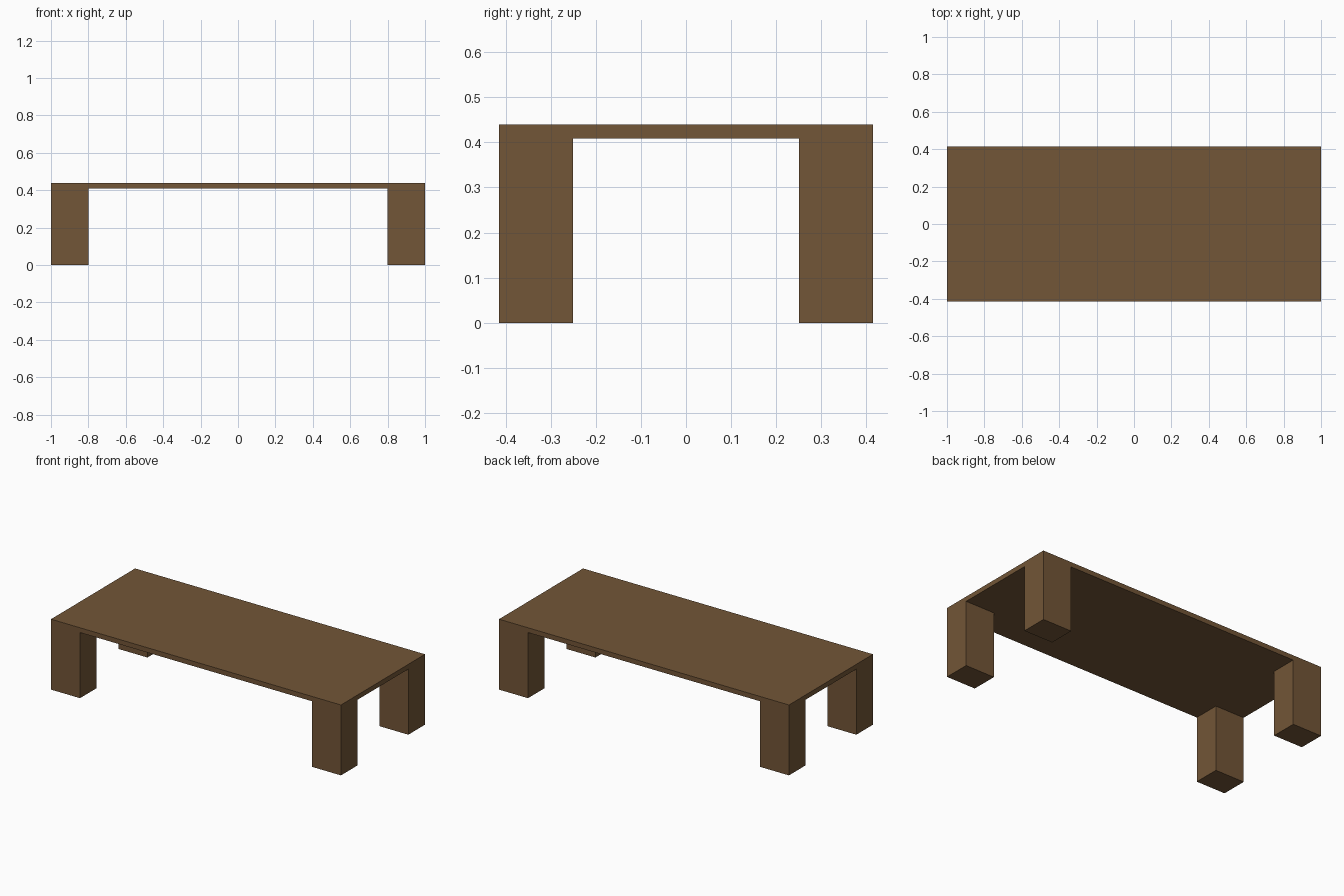
import bpy

if "Cube" in bpy.data.objects:
    bpy.data.objects.remove(bpy.data.objects["Cube"])

HALF_X, HALF_Y = 1.0, 0.414      # table half length and half depth
HEIGHT, THICK = 0.439, 0.03      # overall height, tabletop thickness
LEG_X, LEG_Y = 0.2, 0.164        # leg cross-section

wood = bpy.data.materials.new("brown wood")
wood.diffuse_color = (0.17, 0.092, 0.038, 1.0)
wood.use_nodes = True
wood.node_tree.nodes["Principled BSDF"].inputs["Base Color"].default_value = wood.diffuse_color


def box(name, center, size):
    """Add a flat-shaded box with its size baked into the mesh."""
    bpy.ops.mesh.primitive_cube_add(size=1, location=center)
    obj = bpy.context.object
    obj.name = name
    obj.scale = size
    bpy.ops.object.transform_apply(location=False, rotation=False, scale=True)
    obj.data.materials.append(wood)
    return obj


# Tabletop slab
box("tabletop", (0, 0, HEIGHT - THICK / 2), (2 * HALF_X, 2 * HALF_Y, THICK))

# Four corner legs, flush with the tabletop edges
leg_height = HEIGHT - THICK
for y_name, sy in (("front", -1), ("back", 1)):
    for x_name, sx in (("left", -1), ("right", 1)):
        box(f"{y_name}_{x_name}_leg",
            (sx * (HALF_X - LEG_X / 2), sy * (HALF_Y - LEG_Y / 2), leg_height / 2),
            (LEG_X, LEG_Y, leg_height))
